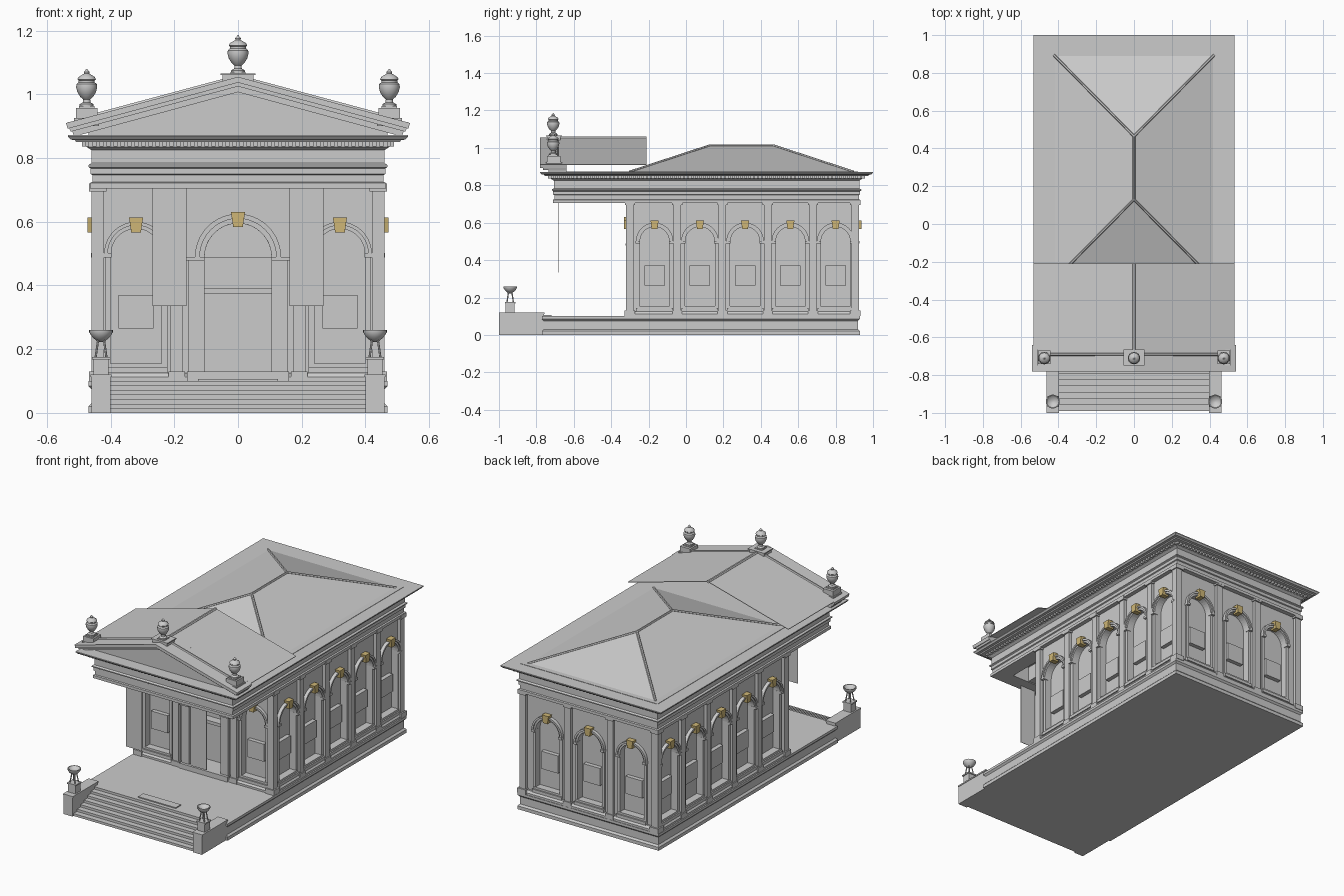
import bpy, bmesh, math
from mathutils import Matrix, Vector

if "Cube" in bpy.data.objects:
    bpy.data.objects.remove(bpy.data.objects["Cube"])

GOLD = bpy.data.materials.new("gold")
GOLD.diffuse_color = (0.62, 0.47, 0.18, 1)
GOLD.use_nodes = True
GOLD.node_tree.nodes["Principled BSDF"].inputs["Base Color"].default_value = GOLD.diffuse_color
I = Matrix.Identity(4)


def finish(name, bm, M=I, smooth=False, mat=None):
    bmesh.ops.recalc_face_normals(bm, faces=bm.faces)
    bm.transform(M)
    me = bpy.data.meshes.new(name)
    bm.to_mesh(me)
    bm.free()
    ob = bpy.data.objects.new(name, me)
    bpy.context.collection.objects.link(ob)
    if mat:
        me.materials.append(mat)
    if smooth:
        bpy.ops.object.select_all(action='DESELECT')
        ob.select_set(True)
        bpy.context.view_layer.objects.active = ob
        bpy.ops.object.shade_smooth_by_angle(angle=math.radians(35))
    return ob


def add_loft(bm, rings, closed=False, caps=True):
    vs = [[bm.verts.new(p) for p in r] for r in rings]
    n = len(vs[0])
    for i in range(len(vs) if closed else len(vs) - 1):
        a, b = vs[i], vs[(i + 1) % len(vs)]
        for j in range(n):
            k = (j + 1) % n
            bm.faces.new((a[j], a[k], b[k], b[j]))
    if caps and not closed:
        bm.faces.new(vs[0])
        bm.faces.new(vs[-1])


def loft(name, rings, M=I, closed=False, smooth=False, mat=None):
    bm = bmesh.new()
    add_loft(bm, rings, closed)
    return finish(name, bm, M, smooth, mat)


def boxes(name, items, M=I):
    bm = bmesh.new()
    for x0, x1, y0, y1, z0, z1 in items:
        add_loft(bm, [[(x0, y0, z), (x1, y0, z), (x1, y1, z), (x0, y1, z)] for z in (z0, z1)])
    return finish(name, bm, M)


def prism(name, pts, y0, y1, M=I, mat=None):
    return loft(name, [[(x, y, z) for x, z in pts] for y in (y0, y1)], M, mat=mat)


def ring(name, hx, y0, y1, profile):
    # mitred moulding around a rectangle; profile = (outward offset, z)
    corners = ((-1, y0, -1), (1, y0, -1), (1, y1, 1), (-1, y1, 1))
    return loft(name, [[(sx * (hx + o), y + sy * o, z) for o, z in profile]
                       for sx, y, sy in corners], closed=True)


def lathe(name, profile, loc, n=24):
    rings = [[(r * math.cos(2 * math.pi * i / n), r * math.sin(2 * math.pi * i / n), z)
              for i in range(n)] for r, z in profile]
    return loft(name, rings, Matrix.Translation(loc), smooth=True)


def rod(name, a, b, r, n=6):
    a, b = Vector(a), Vector(b)
    q = (b - a).to_track_quat('Z', 'Y')
    circ = [q @ Vector((r * math.cos(2 * math.pi * i / n), r * math.sin(2 * math.pi * i / n), 0)) for i in range(n)]
    return loft(name, [[p + c for c in circ] for p in (a, b)])


def arch_pts(c, r, z0, zc, n=16):
    return [(c - r, z0), (c + r, z0)] + [(c + r * math.cos(math.pi * i / n), zc + r * math.sin(math.pi * i / n))
                                         for i in range(n + 1)]


# base, floor and stairs
ring("base_moulding", 0.44, -0.74, 0.90, [(-0.1, 0), (0.03, 0), (0.03, 0.02), (0.02, 0.03), (0.02, 0.075),
                                          (0.03, 0.085), (0.03, 0.1), (-0.1, 0.1)])
boxes("floor", [(-0.42, 0.42, -0.72, 0.88, 0, 0.1), (-0.125, 0.125, -0.77, -0.72, 0.1, 0.106)])
N = 7
boxes("stairs", [(-0.40, 0.40, -0.99 + 0.033 * i, -0.75, 0.1 * i / N, 0.1 * (i + 1) / N) for i in range(N)])
for s in (-1, 1):
    x = 0.43 * s
    boxes("stair_block", [(x - 0.03, x + 0.03, -1, -0.76, 0, 0.112), (x - 0.033, x + 0.033, -1, -0.757, 0.112, 0.12)])
    boxes("torch_pedestal", [(x - 0.024, x + 0.024, -0.964, -0.916, 0.12, 0.168),
                             (x - 0.029, x + 0.029, -0.969, -0.911, 0.168, 0.176)])
    lathe("torch_bowl", [(0.004, 0.222), (0.012, 0.225), (0.028, 0.238), (0.037, 0.253), (0.037, 0.26),
                         (0.032, 0.26), (0.02, 0.248), (0.002, 0.244)], (x, -0.94, 0))
    for k in range(4):
        dx, dy = math.cos(math.pi / 4 + k * math.pi / 2), math.sin(math.pi / 4 + k * math.pi / 2)
        rod("torch_leg", (x + 0.024 * dx, -0.94 + 0.024 * dy, 0.175), (x + 0.012 * dx, -0.94 + 0.012 * dy, 0.235), 0.0035)

# wall frames: local x along the wall, local -y outward
front = Matrix.Translation((0, -0.30, 0))
back = Matrix.Translation((0, 0.905, 0)) @ Matrix.Rotation(math.pi, 4, 'Z')
right = Matrix.Translation((0.44, 0, 0)) @ Matrix.Rotation(math.pi / 2, 4, 'Z')
left = Matrix.Scale(-1, 4, (1, 0, 0)) @ right
side_bays = [-0.168 + 0.242 * i for i in range(5)]
side_pil = [-0.047 + 0.242 * i for i in range(4)]
layout = [(front, [-0.32, 0.32], [-0.192, 0.192]), (back, [-0.28, 0, 0.28], [-0.14, 0.14]),
          (right, side_bays, side_pil), (left, side_bays, side_pil)]

# walls with arched niches and a door recess
walls = boxes("walls", [(-0.44, 0.44, -0.30, 0.905, 0.09, 0.73)])
bm = bmesh.new()
for M, bays, _ in layout:
    for c, r, z0, zc in [(c, 0.08, 0.15, 0.5) for c in bays] + ([(0, 0.105, 0.485, 0.49)] if M is front else []):
        pts = arch_pts(c, r, z0, zc)[:-1] if zc == z0 else arch_pts(c, r, z0, zc)
        add_loft(bm, [[M @ Vector((x, y, z)) for x, z in pts] for y in (-0.05, 0.035)])
niche_cut = finish("niche_cutter", bm)
door_cut = boxes("door_cutter", [(-0.105, 0.105, -0.4, -0.2, 0.13, 0.487)])
for cut in (niche_cut, door_cut):
    cut.hide_render = True
    m = walls.modifiers.new("cut", 'BOOLEAN')
    m.operation, m.solver, m.object = 'DIFFERENCE', 'EXACT', cut
    bpy.context.view_layer.objects.active = walls
    bpy.ops.object.modifier_apply(modifier=m.name)
    bpy.data.objects.remove(cut)


def archivolt(c, ri, ro, zc, M):
    prof = [(ri, 0.01), (ri, -0.012), ((ri + ro) / 2, -0.012), ((ri + ro) / 2, -0.02), (ro, -0.02), (ro, 0.01)]
    rings = []
    for i in range(21):
        a = math.pi * i / 20
        rings.append([(c + r * math.cos(a), y, zc + r * math.sin(a)) for r, y in prof])
    loft("archivolt", rings, M, smooth=True)
    z = zc + ri - 0.012
    prism("keystone", [(c - 0.015, z), (c + 0.015, z), (c + 0.022, z + 0.047), (c - 0.022, z + 0.047)],
          -0.032, 0.01, M, GOLD)


for M, bays, pils in layout:
    for c in bays:
        archivolt(c, 0.078, 0.10, 0.5, M)
        jambs = [(c + s * 0.089 - 0.009, c + s * 0.089 + 0.009, -0.008, 0.01, 0.14, 0.49) for s in (-1, 1)]
        imposts = [(c + s * 0.089 - 0.012, c + s * 0.089 + 0.012, -0.022, 0.01, 0.488, 0.502) for s in (-1, 1)]
        boxes("niche_frame", jambs + imposts, M)
        boxes("niche_sill", [(c - 0.098, c + 0.098, -0.018, 0.03, 0.125, 0.143),
                             (c - 0.09, c + 0.09, -0.01, 0.034, 0.143, 0.155)], M)
        boxes("niche_panel", [(c - 0.055, c + 0.055, 0.01, 0.036, 0.265, 0.37)], M)
    # pilasters between the bays
    for c in pils:
        boxes("pilaster", [(c - 0.026, c + 0.026, -0.024, 0.01, 0.1, 0.13), (c - 0.02, c + 0.02, -0.018, 0.01, 0.13, 0.695),
                           (c - 0.027, c + 0.027, -0.026, 0.01, 0.695, 0.72)], M)
for s in (-1, 1):
    for y in (-0.30, 0.905):
        x = 0.44 * s
        boxes("corner_pilaster", [(x - h, x + h, y - h, y + h, a, b) for h, a, b in
                                  ((0.028, 0.1, 0.13), (0.02, 0.13, 0.695), (0.027, 0.695, 0.72))])
ring("wall_foot", 0.44, -0.30, 0.905, [(-0.01, 0.09), (0.022, 0.09), (0.022, 0.112), (0.012, 0.125), (-0.01, 0.125)])

# doorway
archivolt(0, 0.105, 0.135, 0.49, front)
boxes("door_jambs", [(s * 0.13 - 0.025, s * 0.13 + 0.025, -0.014, 0.01, 0.12, 0.478) for s in (-1, 1)] +
      [(s * 0.135 - 0.03, s * 0.135 + 0.03, -0.024, 0.01, 0.478, 0.49) for s in (-1, 1)], front)
boxes("door_transom", [(-0.105, 0.105, 0.05, 0.1, 0.373, 0.392)], front)
boxes("door_step", [(-0.16, 0.16, -0.03, 0.05, 0.1, 0.13)], front)

# thin sheets hanging behind the portico front
for s in (-1, 1):
    boxes("hanging_panel", [(s * 0.215 - 0.053, s * 0.215 + 0.053, -0.681, -0.679, 0.335, 0.71)])

# entablature, portico ceiling and cornice
ring("entablature", 0.463, -0.71, 0.93, [(-0.09, 0.705), (0.002, 0.705), (0.002, 0.722), (-0.006, 0.725), (-0.006, 0.747),
                                         (0.0, 0.75), (0.0, 0.768), (0.007, 0.772), (0.007, 0.778), (-0.003, 0.784),
                                         (-0.003, 0.825), (0.012, 0.835), (0.012, 0.856), (-0.09, 0.856)])
boxes("portico_ceiling", [(-0.42, 0.42, -0.67, 0.88, 0.80, 0.84)])
boxes("portico_beams", [(s * 0.215 - 0.045, s * 0.215 + 0.045, -0.66, -0.29, 0.71, 0.81) for s in (-1, 1)] +
      [(-0.40, 0.40, -0.34, -0.29, 0.72, 0.81)])
ring("cornice", 0.463, -0.71, 0.93, [(-0.05, 0.85), (0.045, 0.85), (0.048, 0.856), (0.062, 0.858), (0.07, 0.867),
                                     (0.07, 0.872), (-0.05, 0.872)])
boxes("roof_deck", [(-0.455, 0.455, -0.70, 0.92, 0.84, 0.874)])
dent = []
for i in range(44):
    x = -0.473 + 0.022 * i
    dent += [(x - 0.006, x + 0.006, y - 0.01, y + 0.01, 0.836, 0.851) for y in (-0.727, 0.947)]
for i in range(76):
    y = -0.715 + 0.022 * i
    dent += [(x - 0.01, x + 0.01, y - 0.006, y + 0.006, 0.836, 0.851) for x in (-0.48, 0.48)]
boxes("dentils", dent)

# pediment with stepped raking cornice
prism("tympanum", [(-0.47, 0.87), (0.47, 0.87), (0.47, 0.88), (0, 1.01), (-0.47, 0.88)], -0.705, -0.64)
for s in (-1, 1):
    for x, top, th, y0 in ((0.54, 0, 0.018, -0.78), (0.53, 0.018, 0.012, -0.765), (0.52, 0.03, 0.018, -0.735)):
        e = 1.055 - 0.2685 * x - top
        prism("raking_cornice", [(0, 1.055 - top), (s * x, e), (s * (x - 0.005), e - th), (0, 1.055 - top - th)], y0, -0.64)
    # gable roof sheet
    prism("gable_roof", [(0, 1.055), (s * 0.533, 0.912), (s * 0.533, 0.909), (0, 1.052)], -0.64, -0.21)
    rod("gable_edge_roll", (0, -0.69, 1.054), (s * 0.5, -0.69, 0.92), 0.008)
rod("gable_ridge", (0, -0.7, 1.054), (0, -0.21, 1.054), 0.009)

# hip roof
hip = [(-0.425, -0.30, 0.872), (0.425, -0.30, 0.872), (0.425, 0.895, 0.872), (-0.425, 0.895, 0.872),
       (0, 0.13, 1.013), (0, 0.465, 1.013)]
bm = bmesh.new()
v = [bm.verts.new(p) for p in hip]
for f in ((0, 1, 4), (1, 2, 5, 4), (2, 3, 5), (3, 0, 4, 5), (3, 2, 1, 0)):
    bm.faces.new([v[i] for i in f])
finish("hip_roof", bm)
for a, b in ((4, 5), (0, 4), (1, 4), (2, 5), (3, 5)):
    rod("hip_ridge", hip[a], hip[b], 0.007)

# roof urns on pedestals
urn = [(0.022, 0), (0.022, 0.007), (0.012, 0.013), (0.011, 0.022), (0.02, 0.03), (0.029, 0.045), (0.033, 0.06), (0.032, 0.07),
       (0.025, 0.076), (0.025, 0.082), (0.029, 0.085), (0.026, 0.092), (0.015, 0.099), (0.008, 0.103), (0.009, 0.108), (0.001, 0.118)]
for x, z in ((-0.475, 0.962), (0.475, 0.962), (0, 1.068)):
    lathe("urn", urn, (x, -0.71, z))
    h = 0.034 if x else 0.048
    boxes("urn_pedestal", [(x - h, x + h, -0.742, -0.67, 0.90 if x else 1.03, z - 0.005),
                           (x - h * 1.15, x + h * 1.15, -0.748, -0.664, 0.90 if x else z - 0.008, 0.925 if x else z - 0.002),
                           (x - 0.024, x + 0.024, -0.734, -0.686, z - 0.006, z + 0.002)])
